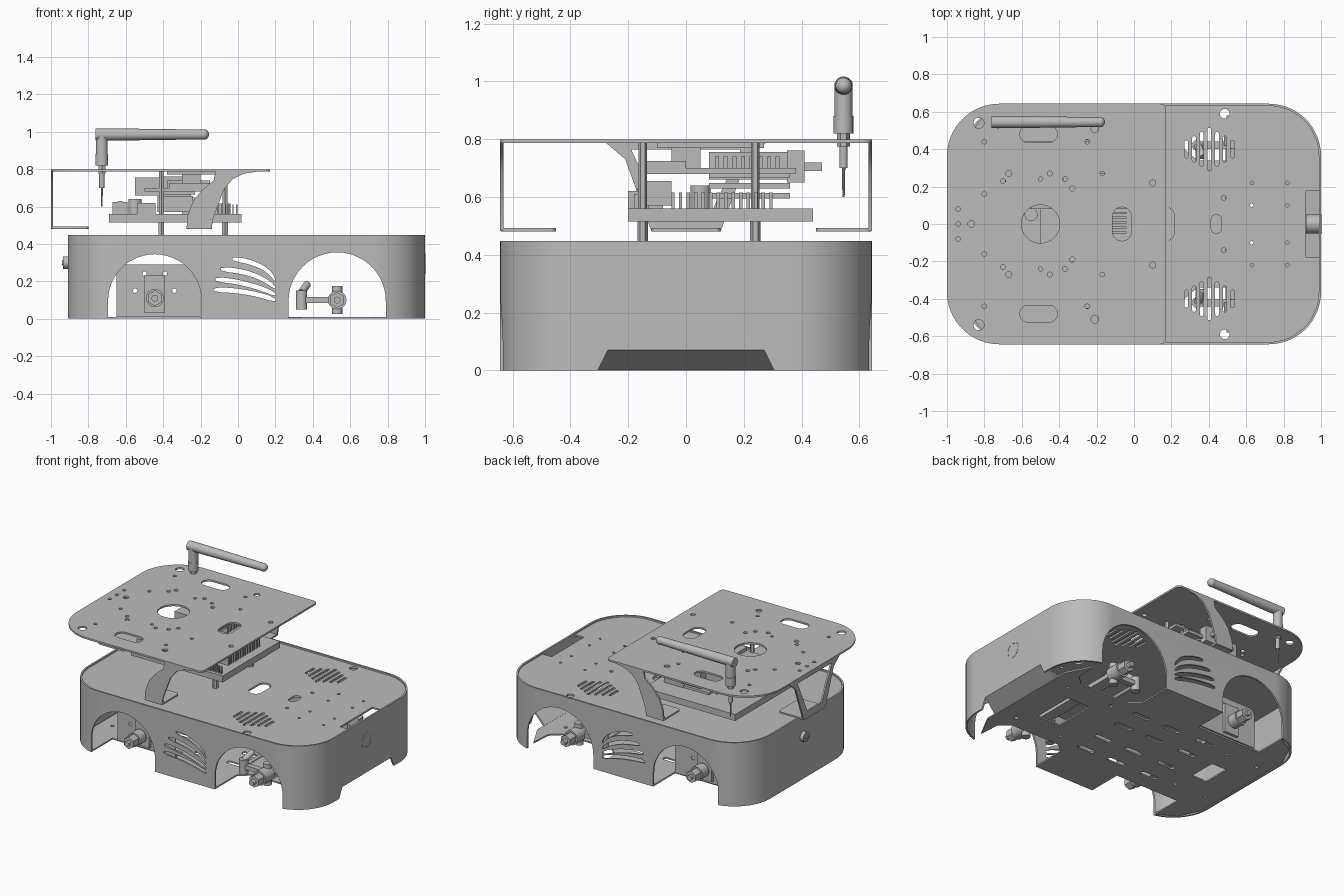
import bpy, bmesh, math
from mathutils import Vector

if "Cube" in bpy.data.objects:
    bpy.data.objects.remove(bpy.data.objects["Cube"], do_unlink=True)

grey = bpy.data.materials.new("plain grey")
grey.use_nodes = True
grey.diffuse_color = (0.5, 0.5, 0.5, 1)
grey.node_tree.nodes["Principled BSDF"].inputs["Base Color"].default_value = (0.5, 0.5, 0.5, 1)
parts = []


def add(name, bm):
    bmesh.ops.remove_doubles(bm, verts=bm.verts, dist=1e-5)
    bmesh.ops.recalc_face_normals(bm, faces=bm.faces)
    mesh = bpy.data.meshes.new(name)
    bm.to_mesh(mesh)
    bm.free()
    mesh.materials.clear()
    mesh.materials.append(grey)
    ob = bpy.data.objects.new(name, mesh)
    bpy.context.collection.objects.link(ob)
    parts.append(ob)
    return ob


def rrect(cx, cy, w, h, radii, n=8):
    """Rounded rectangle; radii start at the +x +y corner, going round."""
    if not isinstance(radii, tuple):
        radii = (radii,) * 4
    pts = []
    for k, r in enumerate(radii):
        sx, sy = (1, -1, -1, 1)[k], (1, 1, -1, -1)[k]
        for i in range(n):
            a = math.pi / 2 * (k + i / (n - 1))
            pts.append((cx + sx * (w / 2 - r) + r * math.cos(a),
                        cy + sy * (h / 2 - r) + r * math.sin(a)))
    return pts


def circle(cx, cy, r, n=20):
    return [(cx + r * math.cos(math.tau * i / n), cy + r * math.sin(math.tau * i / n)) for i in range(n)]


def plate(name, outline, holes, lo, hi, axis="z"):
    """Flat sheet with holes, pushed out along an axis."""
    cu = bpy.data.curves.new(name, "CURVE")
    cu.dimensions, cu.fill_mode, cu.extrude = "2D", "BOTH", (hi - lo) / 2
    for loop in [outline] + holes:
        sp = cu.splines.new("POLY")
        sp.points.add(len(loop) - 1)
        for p, (u, v) in zip(sp.points, loop):
            p.co = (u, v, 0, 1)
        sp.use_cyclic_u = True
    tmp = bpy.data.objects.new(name, cu)
    bpy.context.collection.objects.link(tmp)
    deps = bpy.context.evaluated_depsgraph_get()
    mesh = bpy.data.meshes.new_from_object(tmp.evaluated_get(deps))
    bm = bmesh.new()
    bm.from_mesh(mesh)
    for v in bm.verts:
        a, b, c = v.co.x, v.co.y, v.co.z + (lo + hi) / 2
        v.co = {"z": (a, b, c), "y": (a, c, b), "x": (c, a, b)}[axis]
    bpy.data.objects.remove(tmp)
    bpy.data.meshes.remove(mesh)
    return add(name, bm)


def box(name, x0, x1, y0, y1, z0, z1):
    bm = bmesh.new()
    bmesh.ops.create_cube(bm, size=1)
    for v in bm.verts:
        v.co = ((x0 + x1) / 2 + v.co.x * (x1 - x0), (y0 + y1) / 2 + v.co.y * (y1 - y0),
                (z0 + z1) / 2 + v.co.z * (z1 - z0))
    return add(name, bm)


def rod(name, p, q, r, r2=None, n=20):
    p, q = Vector(p), Vector(q)
    bm = bmesh.new()
    bmesh.ops.create_cone(bm, cap_ends=True, segments=n, radius1=r, radius2=r if r2 is None else r2,
                          depth=(q - p).length)
    rot = (q - p).to_track_quat("Z", "Y")
    for v in bm.verts:
        v.co = rot @ v.co + (p + q) / 2
    return add(name, bm)


def both(points):
    return [(x, s * y, r) for x, y, r in points for s in ((1, -1) if y else (1,))]


def cut(target, cutters):
    for c in cutters:
        m = target.modifiers.new("cut", "BOOLEAN")
        m.operation, m.solver, m.object = "DIFFERENCE", "EXACT", c
    deps = bpy.context.evaluated_depsgraph_get()
    mesh = bpy.data.meshes.new_from_object(target.evaluated_get(deps))
    target.modifiers.clear()
    target.data = mesh
    for c in cutters:
        parts.remove(c)
        bpy.data.objects.remove(c)


# Body wall with wheel arches, curved side slots and nose cutout
T = 0.012
wall = plate("body_wall", rrect(0.045, 0, 1.91, 1.286, 0.28, 16),
             [rrect(0.045, 0, 1.91 - 2 * T, 1.286 - 2 * T, 0.28 - T, 16)], 0, 0.447)
cutters = []
for cx, r in ((-0.445, 0.25), (0.53, 0.26)):
    arch = [(cx + r * math.cos(math.pi * i / 24), 0.095 + r * math.sin(math.pi * i / 24)) for i in range(25)]
    cutters.append(plate("arch_cutter", [(cx + r, -0.1)] + arch + [(cx - r, -0.1)], [], -0.8, 0.8, "y"))
for x0, z0, xm, zm, z1 in ((-0.03, 0.32, 0.15, 0.3, 0.205), (-0.09, 0.265, 0.1, 0.255, 0.165),
                           (-0.12, 0.21, 0.05, 0.2, 0.13), (-0.13, 0.155, 0.05, 0.155, 0.1)):
    mid = []
    for i in range(11):
        t = i / 10
        mid.append(((1 - t) ** 2 * x0 + 2 * t * (1 - t) * xm + t * t * 0.2,
                    (1 - t) ** 2 * z0 + 2 * t * (1 - t) * zm + t * t * z1))
    half = [0.006] + [0.013] * 9 + [0.006]
    loop = [(x, z + h) for (x, z), h in zip(mid, half)] + [(x, z - h) for (x, z), h in zip(mid, half)][::-1]
    cutters.append(plate("slot_cutter", loop, [], -0.8, 0.8, "y"))
cutters.append(plate("nose_cutter", [(-0.31, -0.01), (0.31, -0.01), (0.27, 0.07), (-0.27, 0.07)], [], 0.9, 1.1, "x"))
cut(wall, cutters)

# Sloped nose panel, buttons on the two ends
bm = bmesh.new()
low = [bm.verts.new(c) for c in ((0.998, 0.27, 0.07), (0.998, -0.27, 0.07), (0.89, -0.31, 0.002), (0.89, 0.31, 0.002))]
top = [bm.verts.new(v.co + Vector((-0.008, 0, 0.01))) for v in low]
bm.faces.new(low)
bm.faces.new(top[::-1])
for i in range(4):
    bm.faces.new((low[i], low[i - 1], top[i - 1], top[i]))
add("nose_panel", bm)
rod("nose_button", (0.92, 0, 0.295), (1.0, 0, 0.295), 0.05, n=32)
plate("nose_button_ring", circle(0, 0.295, 0.054, 32), [circle(0, 0.295, 0.046, 32)], 0.99, 1.002, "x")
rod("rear_socket", (-0.9, 0, 0.3), (-0.935, 0, 0.3), 0.034)
rod("rear_socket_pin", (-0.93, 0, 0.3), (-0.94, 0, 0.3), 0.015)

# Deck with vents
holes = [circle(*c) for c in both([(0.485, 0.59, 0.026), (0.48, 0.14, 0.012), (0.63, 0.1, 0.009),
                                   (0.63, 0.22, 0.009), (0.82, 0.1, 0.009), (0.82, 0.22, 0.009)])]
holes += [rrect(0.44, 0, 0.055, 0.1, 0.027), rrect(0.17, 0, 0.09, 0.18, 0.044), rrect(0.953, 0, 0.07, 0.36, 0.004)]
for s in (1, -1):
    for i in range(7):
        holes.append(rrect(0.28 + 0.041 * i, s * 0.4, 0.02, 0.23 - 0.045 * abs(i - 3), 0.0099, 4))
plate("deck", rrect(0.045, 0, 1.89, 1.266, 0.27, 16), holes, 0.425, 0.437)

# Floor, notched for the wheels
floor_half = [(0.89, 0.38), (0.8, 0.55), (0.79, 0.4), (0.72, 0.34), (0.34, 0.34), (0.27, 0.4), (0.27, 0.633),
              (-0.195, 0.633), (-0.195, 0.4), (-0.695, 0.4), (-0.695, 0.62), (-0.82, 0.55), (-0.89, 0.4)]
floor_holes = [rrect(0.58, 0, 0.18, 0.3, 0.01), rrect(-0.62, 0, 0.12, 0.2, 0.02)]
for s in (1, -1):
    floor_holes += [rrect(x, s * y, 0.13, 0.035, 0.017) for x in (-0.35, -0.08, 0.17) for y in (0.1, 0.27)]
    floor_holes += [circle(x, s * 0.25, 0.012) for x in (0.4, 0.76, -0.55, -0.8)]
plate("floor", floor_half + [(x, -y) for x, y in floor_half[::-1]], floor_holes, 0, 0.01)

# Drive motors, steering knuckles and wheel hubs
for s in (1, -1):
    ys = sorted((s * 0.40, s * 0.41))
    plate("motor_plate", rrect(-0.425, 0.15, 0.45, 0.28, (0.05, 0.05, 0.005, 0.005)),
          [circle(x, z, 0.012) for x, z in ((-0.5, 0.24), (-0.39, 0.24), (-0.55, 0.15), (-0.34, 0.15))],
          *ys, "y")
    box("motor_plate_foot", -0.65, -0.2, *sorted((s * 0.33, s * 0.41)), 0.01, 0.02)
    box("gearbox", -0.5, -0.39, *sorted((s * 0.2, s * 0.43)), 0.03, 0.235)
    rod("motor", (-0.445, s * 0.05, 0.13), (-0.445, s * 0.2, 0.13), 0.06)
    rod("motor_axle", (-0.445, s * 0.42, 0.11), (-0.445, s * 0.6, 0.11), 0.018)
    rod("rear_hub", (-0.445, s * 0.45, 0.11), (-0.445, s * 0.52, 0.11), 0.048)
    rod("rear_hub_nut", (-0.445, s * 0.52, 0.11), (-0.445, s * 0.58, 0.11), 0.042, n=6)
    rod("kingpin", (0.53, s * 0.43, 0.025), (0.53, s * 0.43, 0.175), 0.028)
    rod("front_hub", (0.53, s * 0.42, 0.1), (0.53, s * 0.52, 0.1), 0.05)
    rod("front_hub_nut", (0.53, s * 0.52, 0.1), (0.53, s * 0.58, 0.1), 0.042, n=6)
    rod("front_axle", (0.53, s * 0.5, 0.1), (0.53, s * 0.61, 0.1), 0.018)
    box("steering_arm", 0.33, 0.52, *sorted((s * 0.4, s * 0.44)), 0.085, 0.115)
    rod("steering_joint", (0.34, s * 0.42, 0.05), (0.34, s * 0.42, 0.15), 0.03)
    rod("steering_link", (0.34, s * 0.42, 0.14), (0.37, s * 0.36, 0.185), 0.02)
rod("tie_rod", (0.34, -0.42, 0.1), (0.34, 0.42, 0.1), 0.012)
box("front_beam", 0.49, 0.57, -0.42, 0.42, 0.07, 0.1)

# Raised top plate
spots = both([(-0.83, 0.54, 0.028), (-0.21, 0.51, 0.02), (-0.5, 0, 0.103), (-0.94, 0.08, 0.012), (-0.94, 0, 0.012),
              (-0.87, 0, 0.018), (-0.8, 0.16, 0.012), (-0.8, 0.44, 0.012), (-0.25, 0.44, 0.012), (-0.67, 0.27, 0.015),
              (-0.7, 0.23, 0.013), (-0.5, 0.24, 0.011), (-0.45, 0.27, 0.013), (-0.37, 0.24, 0.013),
              (-0.33, 0.19, 0.014), (-0.17, 0.27, 0.012), (0.1, 0.22, 0.016)])
plate("top_plate", rrect(-0.415, 0, 1.17, 1.286, (0.03, 0.28, 0.28, 0.03), 14),
      [circle(*c) for c in spots] + [rrect(-0.51, s * 0.48, 0.2, 0.09, 0.044) for s in (1, -1)]
      + [rrect(-0.065, 0, 0.1, 0.18, 0.049)], 0.787, 0.799)

# Swept side legs and the open rear leg, with inturned feet
leg = [(0.12, 0.79), (0.03, 0.775), (-0.03, 0.745), (-0.075, 0.69), (-0.11, 0.6), (-0.135, 0.53), (-0.14, 0.482),
       (-0.275, 0.482), (-0.27, 0.55), (-0.24, 0.63), (-0.19, 0.69), (-0.13, 0.74), (-0.12, 0.79)]
for s in (1, -1):
    plate("side_leg", leg, [], *sorted((s * 0.631, s * 0.643)), "y")
    plate("side_foot", rrect(-0.207, s * 0.545, 0.135, 0.19, 0.02), [], 0.48, 0.492)
plate("rear_leg", [(-0.28, 0.79), (-0.21, 0.73), (-0.12, 0.482), (0.12, 0.482), (0.21, 0.73), (0.28, 0.79)],
      [[(-0.19, 0.765), (-0.08, 0.53), (0.08, 0.53), (0.19, 0.765)]], -1.0, -0.988, "x")
plate("rear_foot", rrect(-0.9, 0, 0.2, 0.24, 0.02), [], 0.48, 0.492)

# Stacked electronics
box("main_board", -0.69, 0.02, -0.2, 0.44, 0.515, 0.56)
for x in (-0.41, -0.07):
    for y in (-0.15, 0.24):
        rod("board_spacer", (x, y, 0.437), (x, y, 0.515), 0.018, n=6)
        rod("stack_spacer", (x, y, 0.56), (x, y, 0.787), 0.015, n=6)
rod("round_terminal", (-0.63, -0.17, 0.6), (-0.63, -0.1, 0.6), 0.03)
box("terminal_block", -0.67, -0.59, -0.17, -0.08, 0.56, 0.625)
box("low_connector", -0.54, -0.44, -0.2, -0.13, 0.56, 0.62)
box("tall_connector", -0.43, -0.24, -0.14, -0.05, 0.57, 0.655)
for i in range(14):
    y = -0.05 + 0.026 * i
    box("heat_fin", -0.3, -0.04, y, y + 0.011, 0.56, 0.615)
for i in range(9):
    x = -0.17 + 0.02 * i
    box("header_pin", x, x + 0.007, -0.18, -0.165, 0.56, 0.61)
for z in (0.595, 0.63, 0.665):
    box("stack_board", -0.43, -0.23, 0.08, 0.36, z, z + 0.018)
rod("capacitor", (-0.55, 0.05, 0.56), (-0.55, 0.05, 0.64), 0.035)
box("upper_board", -0.5, -0.13, -0.15, 0.38, 0.68, 0.7)
box("upper_module", -0.55, -0.4, 0.08, 0.35, 0.66, 0.755)
box("upper_strip", -0.37, -0.13, -0.15, 0.0, 0.7, 0.725)
for i in range(8):
    y = 0.1 + 0.03 * i
    box("upper_fin", -0.38, -0.15, y, y + 0.014, 0.7, 0.74)
box("port_block", -0.4, -0.25, 0.35, 0.41, 0.65, 0.76)
box("port_tip", -0.36, -0.29, 0.41, 0.47, 0.69, 0.72)
box("hanger", -0.3, -0.2, -0.05, 0.05, 0.7, 0.787)
box("hanger_plate", -0.38, -0.12, -0.1, 0.27, 0.77, 0.787)

# Antenna
AX, AY = -0.728, 0.545
for name, z0, z1, r, r2, n in (("antenna_pin", 0.6, 0.7, 0.004, 0.006, 10), ("antenna_plug", 0.7, 0.775, 0.014, 0.014, 16),
                               ("antenna_washer", 0.775, 0.82, 0.022, 0.022, 6), ("antenna_collar", 0.82, 0.88, 0.034, 0.034, 18),
                               ("antenna_base", 0.88, 0.985, 0.031, 0.031, 20)):
    rod(name, (AX, AY, z0), (AX, AY, z1), r, r2, n)
rod("antenna_elbow", (-0.762, AY, 0.985), (-0.62, AY, 0.985), 0.032)
rod("antenna_arm", (-0.62, AY, 0.985), (-0.18, AY, 0.985), 0.032, 0.026)
bm = bmesh.new()
bmesh.ops.create_uvsphere(bm, u_segments=20, v_segments=10, radius=0.028)
bmesh.ops.translate(bm, verts=bm.verts, vec=(-0.183, AY, 0.985))
add("antenna_tip", bm)

# Smooth the round parts, keep edges crisp
bpy.ops.object.select_all(action="DESELECT")
for ob in parts:
    ob.select_set(True)
bpy.context.view_layer.objects.active = parts[0]
bpy.ops.object.shade_smooth_by_angle(angle=math.radians(30))
